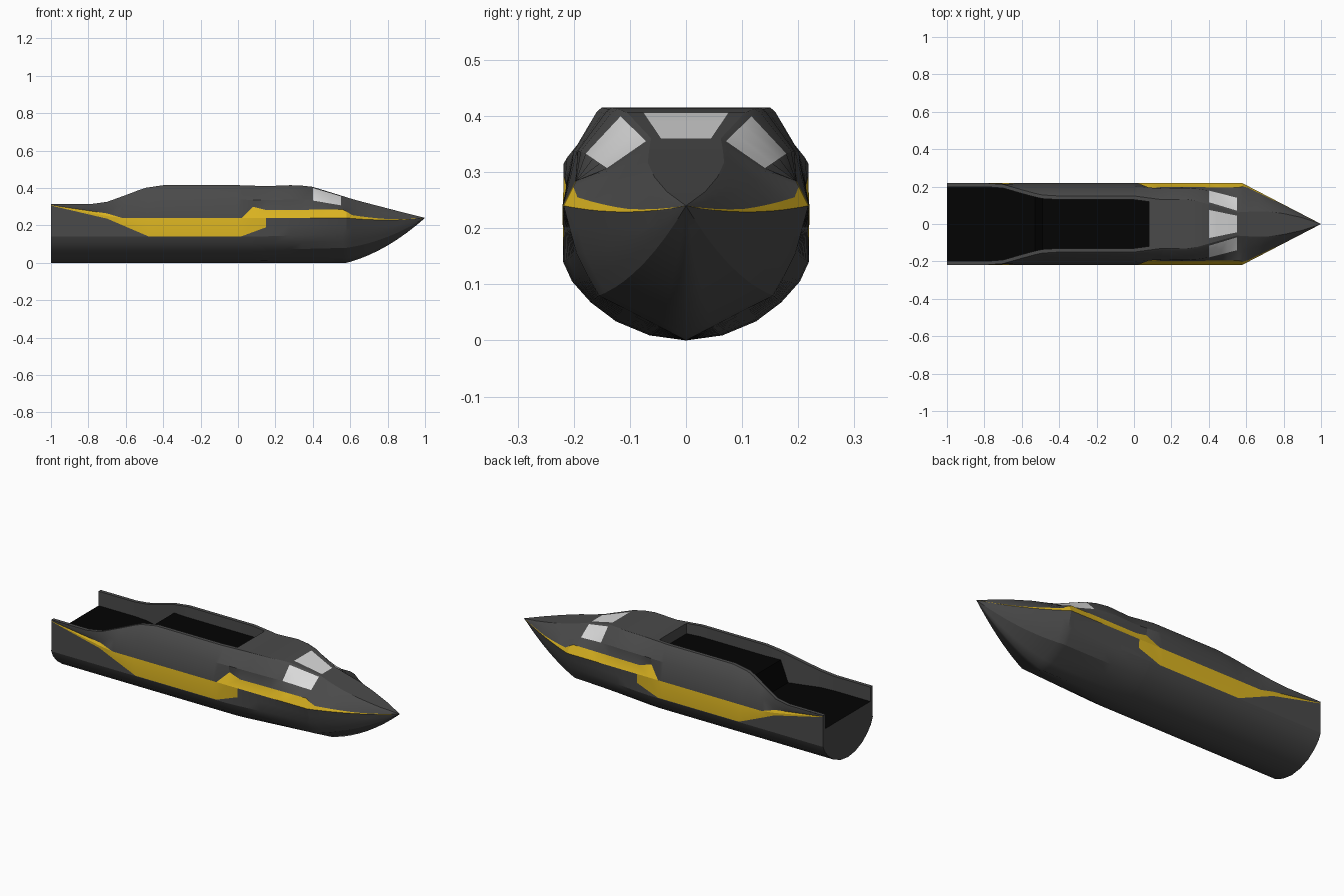
import bpy, bmesh, math

cube = bpy.data.objects.get("Cube")
if cube:
    bpy.data.objects.remove(cube, do_unlink=True)


def make_material(name, colour):
    material = bpy.data.materials.new(name)
    material.use_nodes = True
    rgba = (*colour, 1)
    material.diffuse_color = rgba
    material.node_tree.nodes["Principled BSDF"].inputs["Base Color"].default_value = rgba
    return material


GREY, YELLOW, GLASS, BLACK = range(4)
palette = [
    make_material("hull grey", (.068, .068, .068)),
    make_material("stripe yellow", (.7, .45, .015)),
    make_material("window pale grey", (.7, .7, .7)),
    make_material("cargo bay black", (.001, .001, .001)),
]

SHOULDER_X, BAY_END, TIP_Z = .58, .08, .24


def mix(a, b, t):
    return tuple(p + (q - p) * t for p, q in zip(a, b))


def sample(keys, x):
    """Piecewise linear lookup; each key is (x, values...)."""
    for a, b in zip(keys, keys[1:]):
        if x <= b[0]:
            return mix(a[1:], b[1:], max(0, (x - a[0]) / (b[0] - a[0])))
    return keys[-1][1:]


# Curves that run along the boat: (x, half width, height)
rim_line = [(-1, .218, .315), (-.78, .218, .315), (-.7, .212, .326), (-.6, .183, .362),
            (-.5, .156, .4), (-.4, .15, .415), (0, .15, .415), (.15, .13, .41),
            (.28, .132, .415), (.34, .122, .413), (.4, .105, .406), (.55, .062, .36),
            (.62, .066, .338), (.7, .068, .317), (.8, .056, .291), (.9, .034, .265), (1, 0, TIP_Z)]
chine_line = [(-1, .218, .308), (-.7, .219, .25), (-.62, .22, .24), (SHOULDER_X, .218, .24), (1, 0, TIP_Z)]
side_bulge = [(-1, 0), (-.7, 0), (-.45, .015), (.4, .024), (.55, .01), (1, 0)]
stripe_height = [(-1, 0), (-.7, .014), (-.62, 0), (.02, 0), (.08, .06), (.15, .042),
                 (.56, .045), (.61, .018), (.8, .005), (1, 0)]
panel_bottom = [(-1, .306), (-.7, .236), (-.48, .142), (.02, .142), (.15, .19), (.2, .2), (1, .2)]
floor_line = [(-1, .235), (-.53, .235), (-.49, .355), (0, .355)]

# Bottom sections, keel to bilge: rounded aft, veed at the shoulder of the bow
round_bottom = [(0, 0), (.065, .009), (.125, .034), (.17, .068), (.203, .105), (.219, .14)]
vee_bottom = [(0, 0), (.05, .026), (.1, .052), (.155, .08), (.175, .115), (.195, .155)]


def section(x):
    bow = max(0, (x - SHOULDER_X) / (1 - SHOULDER_X))
    sag = 4 * bow * (1 - bow)
    vee = min(1, max(0, (x - .1) / (SHOULDER_X - .1)))
    points = []
    for a, b in zip(round_bottom, vee_bottom):
        y, z = mix(a, b, vee)
        z_bow = z + (TIP_Z - z) * bow - sag * (.033 - .1 * z)
        points.append((y * (1 - bow), z_bow))
    chine = sample(chine_line, x)
    chine = (chine[0], chine[1] - .011 * sag)
    rim = sample(rim_line, x)
    # Lower edge of the side panel, between bilge and chine
    bilge = points[-1]
    rise = chine[1] - bilge[1]
    share = (sample(panel_bottom, x)[0] - bilge[1]) / rise if rise > .001 else 0
    points.append(mix(bilge, chine, min(1, max(0, share))))
    points.append(chine)
    # Topside: sloped stripe, then lower and upper window lines
    stripe = sample(stripe_height, x)[0]
    points.append((chine[0] - stripe / 2, chine[1] + stripe))
    bulge = sample(side_bulge, x)[0]
    low, high = mix(chine, rim, .56), mix(chine, rim, .96)
    points += [(low[0] + bulge, low[1]), (high[0] + bulge * .3, high[1]), rim]
    # Open cargo bay aft, closed roof and foredeck ahead
    y, z = rim
    if x <= BAY_END:
        floor = sample(floor_line, x)[0]
        inner = y - .02
        points += [(inner, z), (inner, floor), (0, floor)]
    else:
        points += [(y * .72, z), (y * .36, z), (0, z)]
    return points


PANEL, STRIPE, SIDE_WINDOW, RIM = 6, 7, 9, 11
stations = [-1, -.85, -.78, -.7, -.65, -.62, -.6, -.53, -.49, -.48, -.45, -.4,
            -.2, 0, .02, BAY_END, BAY_END + .001, .15, .2, .28, .34, .4, .45, .5, .55, .56,
            SHOULDER_X, .61, .66, .7, .75, .8, .85, .9, .95, 1]
sections = [section(x) for x in stations]


def face_colour(row, x):
    in_window = .4 < x < .55
    if row == PANEL and x < .15:
        return YELLOW
    if row == STRIPE and (x > .02 or x < -.62):
        return YELLOW
    if in_window and row in (SIDE_WINDOW, RIM + 1, RIM + 2):
        return GLASS
    if row == RIM + 2 and x < BAY_END:
        return BLACK
    return GREY


def loft(name, first, last, cap=False):
    """Skin a band of section rows and mirror it across the centre line."""
    bm = bmesh.new()
    grid = [[bm.verts.new((x, y, z)) for y, z in pts[first:last + 1]]
            for x, pts in zip(stations, sections)]
    for i in range(len(stations) - 1):
        middle = (stations[i] + stations[i + 1]) / 2
        for j in range(last - first):
            face = bm.faces.new((grid[i][j], grid[i][j + 1], grid[i + 1][j + 1], grid[i + 1][j]))
            face.material_index = face_colour(first + j, middle)
    if cap:
        outline = [bm.verts.new((stations[0], y, z)) for y, z in sections[0]]
        bm.faces.new(outline[::-1])
    bmesh.ops.remove_doubles(bm, verts=bm.verts, dist=.0004)
    bmesh.ops.dissolve_degenerate(bm, edges=bm.edges, dist=.0001)
    mesh = bpy.data.meshes.new(name)
    bm.to_mesh(mesh)
    bm.free()
    for material in palette:
        mesh.materials.append(material)
    obj = bpy.data.objects.new(name, mesh)
    bpy.context.collection.objects.link(obj)
    mirror = obj.modifiers.new("mirror", 'MIRROR')
    mirror.use_axis = (False, True, False)
    bpy.ops.object.select_all(action='DESELECT')
    obj.select_set(True)
    bpy.context.view_layer.objects.active = obj
    bpy.ops.object.shade_smooth_by_angle(angle=math.radians(20))


# Hull shell with transom, then the cargo bay, cabin roof and foredeck
loft("hull", 0, RIM, cap=True)
loft("deck_and_cabin_roof", RIM, RIM + 3)
